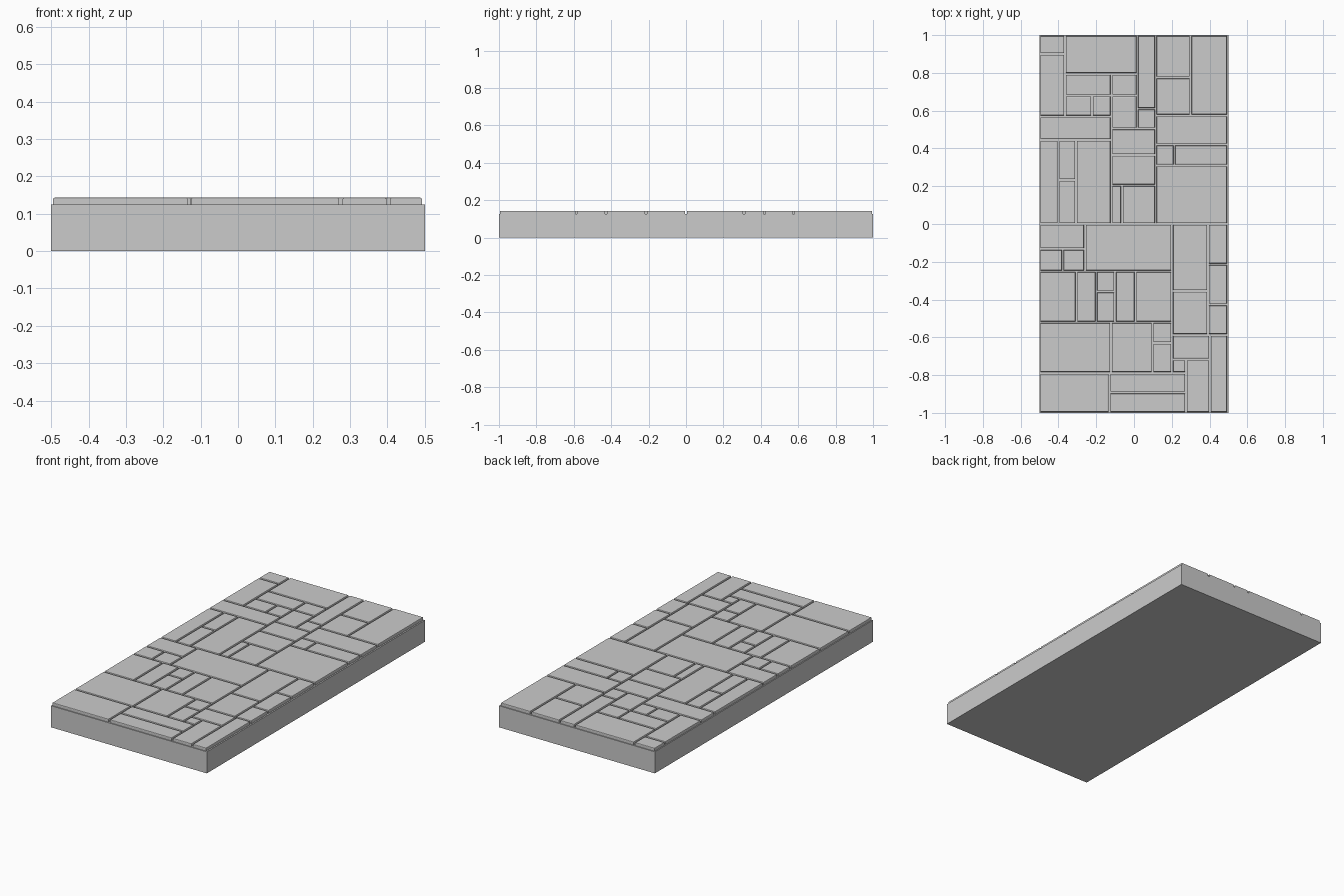
import bpy, bmesh

if "Cube" in bpy.data.objects:
    bpy.data.objects.remove(bpy.data.objects["Cube"])

SLAB_TOP, TILE_LOW, TILE_TOP, INSET = 0.125, 0.112, 0.143, 0.005
count = 0


def box(name, x0, y0, z0, x1, y1, z1, bevel=0):
    bm = bmesh.new()
    bmesh.ops.create_cube(bm, size=1)
    for v in bm.verts:
        v.co = ((x0 + x1) / 2 + v.co.x * (x1 - x0),
                (y0 + y1) / 2 + v.co.y * (y1 - y0),
                (z0 + z1) / 2 + v.co.z * (z1 - z0))
    if bevel:
        top = [e for e in bm.edges if all(v.co.z > z1 - 1e-5 for v in e.verts)]
        bmesh.ops.bevel(bm, geom=top, offset=bevel, segments=2, profile=0.5, affect='EDGES')
    me = bpy.data.meshes.new(name)
    bm.to_mesh(me)
    bm.free()
    ob = bpy.data.objects.new(name, me)
    bpy.context.collection.objects.link(ob)
    return ob


def X(*cuts, **sub):
    return 0, cuts, sub


def Y(*cuts, **sub):
    return 1, cuts, sub


def lay(x0, y0, x1, y1, tree=None):
    """Split a rectangle along its cuts; c0, c1... describe further cut cells."""
    global count
    if tree is None:
        count += 1
        box(f"paving_tile_{count:02d}", x0 + INSET, y0 + INSET, TILE_LOW,
            x1 - INSET, y1 - INSET, TILE_TOP, 0.004)
        return
    axis, cuts, sub = tree
    ends = [(x0, y0)[axis], *cuts, (x1, y1)[axis]]
    for i, (a, b) in enumerate(zip(ends, ends[1:])):
        cell = (a, y0, b, y1) if axis == 0 else (x0, a, x1, b)
        lay(*cell, sub.get(f"c{i}"))


# Base slab
box("base_slab", -0.5, -1, 0, 0.5, 1, SLAB_TOP)

L, R = -0.5, 0.497
# Back half paving
lay(0.115, 0, R, 1, Y(0.31, 0.42, 0.575, c1=X(0.213), c3=X(0.3, c0=Y(0.775))))
lay(L, 0.57, -0.365, 1, Y(0.9))
lay(-0.365, 0.795, 0.017, 1)
lay(-0.365, 0.57, -0.12, 0.795, Y(0.68, c0=X(-0.222)))
lay(-0.12, 0.505, 0.017, 0.795, Y(0.68))
lay(0.017, 0.505, 0.115, 1, Y(0.61))
lay(L, 0, -0.12, 0.57, Y(0.445, c0=X(-0.4, -0.307, c1=Y(0.233))))
lay(-0.12, 0, 0.115, 0.505, Y(0.205, 0.365, c0=X(-0.064)))

# Front half paving
lay(L, -0.25, 0.202, 0, X(-0.26, c0=Y(-0.133, c0=X(-0.377))))
lay(L, -0.52, 0.202, -0.25, X(-0.305, -0.2, -0.1, 0.007, c2=Y(-0.358)))
lay(L, -0.788, 0.202, -0.52, X(-0.122, 0.098, c2=Y(-0.63)))
lay(L, -1, 0.275, -0.788, X(-0.13, c1=Y(-0.893)))
lay(0.202, -0.788, 0.275, -0.717)
lay(0.202, -0.717, 0.402, -0.587)
lay(0.275, -1, 0.402, -0.717)
lay(0.402, -1, R, -0.587)
lay(0.202, -0.587, R, 0, X(0.392, c0=Y(-0.355), c1=Y(-0.427, -0.213)))
